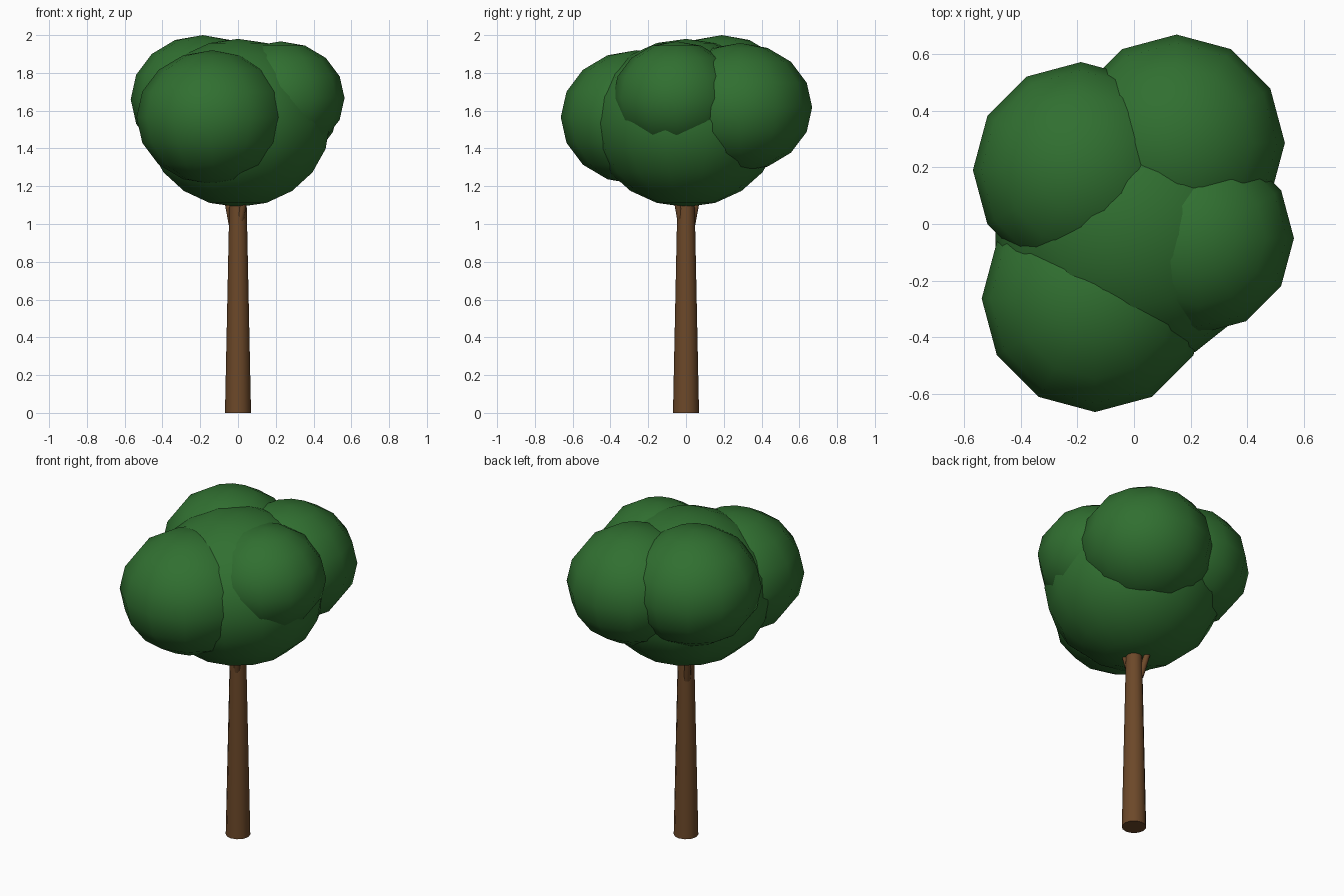
import bpy
from mathutils import Vector

if "Cube" in bpy.data.objects:
    bpy.data.objects.remove(bpy.data.objects["Cube"])


def material(name, color):
    m = bpy.data.materials.new(name)
    m.diffuse_color = (*color, 1)
    m.use_nodes = True
    m.node_tree.nodes["Principled BSDF"].inputs["Base Color"].default_value = m.diffuse_color
    return m


leaf = material("leaf_green", (0.03, 0.16, 0.03))
bark = material("bark_brown", (0.15, 0.065, 0.022))


def finish(name, mat, angle):
    ob = bpy.context.object
    ob.name = name
    ob.data.materials.append(mat)
    bpy.ops.object.shade_smooth_by_angle(angle=angle)
    return ob


def foliage(name, center, radius, height, segments=12, rings=8):
    bpy.ops.mesh.primitive_uv_sphere_add(
        segments=segments, ring_count=rings, radius=1, location=center)
    bpy.context.object.scale = (radius, radius, height)
    bpy.ops.object.transform_apply(location=False, rotation=False, scale=True)
    finish(name, leaf, 1.0)


def limb(name, start, end, r1, r2, sides):
    a, b = Vector(start), Vector(end)
    bpy.ops.mesh.primitive_cone_add(
        vertices=sides, radius1=r1, radius2=r2, depth=(b - a).length,
        location=(a + b) / 2,
        rotation=(b - a).to_track_quat('Z', 'Y').to_euler())
    finish(name, bark, 1.1)


# Trunk and the two short branches rising into the crown
limb("trunk", (0, 0, 0), (0, 0, 1.2), 0.069, 0.044, 12)
limb("branch_back_left", (-0.024, 0.024, 0.97), (-0.11, 0.11, 1.4), 0.02, 0.014, 8)
limb("branch_front_right", (0.013, -0.028, 1.02), (0.08, -0.1, 1.4), 0.018, 0.013, 8)

# Crown: one large core with four smaller clumps
foliage("crown_core", (0, 0, 1.535), 0.5, 0.445, 14, 10)
foliage("crown_front", (-0.137, -0.263, 1.565), 0.4, 0.355)
foliage("crown_back_right", (0.15, 0.286, 1.618), 0.382, 0.34)
foliage("crown_back_left", (-0.187, 0.19, 1.66), 0.381, 0.34)
foliage("crown_right", (0.226, -0.05, 1.667), 0.338, 0.3)
